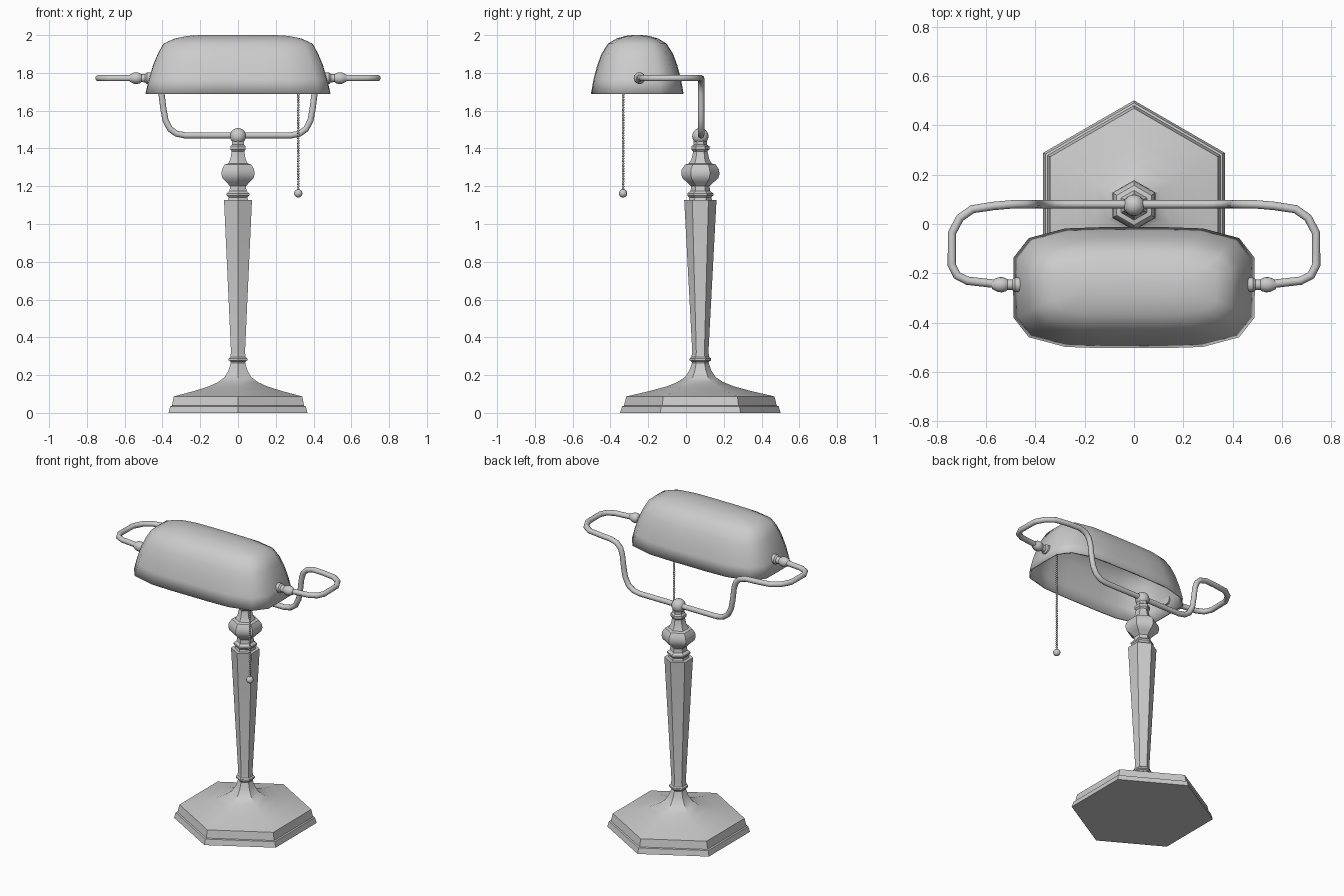
import bpy, bmesh, math
from mathutils import Matrix, Vector

if "Cube" in bpy.data.objects:
    bpy.data.objects.remove(bpy.data.objects["Cube"])

CY = 0.076      # centre of base and stem in y
SY = -0.258     # centre of the shade in y


def finish(name, bm, angle=35):
    bmesh.ops.recalc_face_normals(bm, faces=bm.faces)
    me = bpy.data.meshes.new(name)
    bm.to_mesh(me)
    bm.free()
    ob = bpy.data.objects.new(name, me)
    bpy.context.collection.objects.link(ob)
    smooth(ob, angle)
    return ob


def smooth(ob, angle):
    bpy.ops.object.select_all(action='DESELECT')
    ob.select_set(True)
    bpy.context.view_layer.objects.active = ob
    bpy.ops.object.shade_smooth_by_angle(angle=math.radians(angle))


def loft(bm, rings, caps=(True, True)):
    loops = [[bm.verts.new(p) for p in r] for r in rings]
    n = len(loops[0])
    for a, b in zip(loops, loops[1:]):
        for i in range(n):
            j = (i + 1) % n
            bm.faces.new((a[i], a[j], b[j], b[i]))
    if caps[0]:
        bm.faces.new(loops[0][::-1])
    if caps[1]:
        bm.faces.new(loops[-1])


def lathe(name, profile, sides, matrix, phase=0.0, angle=35):
    """profile: (height, radius) pairs swept around local z"""
    bm = bmesh.new()
    rings = []
    for z, r in profile:
        rings.append([matrix @ Vector((r * math.cos(phase + math.tau * i / sides),
                                       r * math.sin(phase + math.tau * i / sides), z))
                      for i in range(sides)])
    loft(bm, rings)
    return finish(name, bm, angle)


def hexagon(name, profile):
    """profile given as half width across flats, corners point along y"""
    k = 1 / math.cos(math.pi / 6)
    return lathe(name, [(z, a * k) for z, a in profile], 6,
                 Matrix.Translation((0, CY, 0)), math.pi / 2)


# hexagonal stepped base with flared foot
hexagon("base", [(0, .368), (.035, .359), (.038, .350), (.087, .340),
                 (.115, .235), (.14, .155), (.163, .105), (.19, .070),
                 (.225, .050), (.265, .038)])

# tapering hexagonal column with collar
hexagon("column", [(.26, .036), (.272, .040), (.278, .049), (.288, .049),
                   (.296, .041), (.32, .037), (1.126, .074)])

# turned hexagonal finial above the column
hexagon("stem_top", [(1.12, .055), (1.14, .050), (1.152, .060), (1.162, .060),
                     (1.175, .045), (1.20, .042), (1.222, .062), (1.242, .082),
                     (1.265, .088), (1.29, .085), (1.315, .070), (1.32, .052),
                     (1.345, .040), (1.385, .033), (1.395, .041), (1.412, .041),
                     (1.42, .031), (1.46, .031)])

# round ball holding the arm
bm = bmesh.new()
bmesh.ops.create_uvsphere(bm, u_segments=20, v_segments=12, radius=.043,
                          matrix=Matrix.Translation((0, CY, 1.465)))
finish("pivot_ball", bm)

# bent tube arm, mirrored about x = 0
half = [(.28, .08, 1.469), (.325, .08, 1.478), (.36, .08, 1.503), (.384, .08, 1.55),
        (.395, .08, 1.61), (.405, .08, 1.69), (.418, .08, 1.73), (.445, .08, 1.758),
        (.49, .08, 1.771), (.57, .073, 1.772), (.655, .06, 1.772), (.705, .025, 1.772),
        (.737, -.035, 1.772), (.739, -.165, 1.772), (.718, -.208, 1.772),
        (.675, -.23, 1.772), (.56, -.243, 1.772)]
path = [(-x, y, z) for x, y, z in reversed(half)] + half
cu = bpy.data.curves.new("arm", 'CURVE')
cu.dimensions = '3D'
cu.bevel_depth = .017
cu.bevel_resolution = 3
cu.use_fill_caps = True
sp = cu.splines.new('POLY')
sp.points.add(len(path) - 1)
for p, co in zip(sp.points, path):
    p.co = (*co, 1)
arm = bpy.data.objects.new("arm", cu)
bpy.context.collection.objects.link(arm)
bpy.ops.object.select_all(action='DESELECT')
arm.select_set(True)
bpy.context.view_layer.objects.active = arm
bpy.ops.object.convert(target='MESH')
smooth(bpy.context.view_layer.objects.active, 50)

# turned joints between arm and shade
joint = [(.455, .030), (.483, .030), (.492, .022), (.512, .021), (.520, .027),
         (.535, .031), (.550, .030), (.565, .023), (.575, .017)]
for side, sign in (("right", 1), ("left", -1)):
    m = Matrix.Translation((0, -.246, 1.772)) @ Matrix.Rotation(sign * math.pi / 2, 4, 'Y')
    lathe("shade_joint_" + side, joint, 16, m)

# hollow shade: rounded plan outline lofted upward
quarter = [(1, 0), (.995, .5), (.87, .82), (.57, .98), (.28, 1)]
plan = (quarter + [(-x, y) for x, y in reversed(quarter)]
        + [(-x, -y) for x, y in quarter[1:]]
        + [(x, -y) for x, y in reversed(quarter[1:])])
levels = [(1.69, .49, .245), (1.765, .472, .232), (1.84, .450, .212), (1.90, .425, .190),
          (1.955, .395, .155), (1.982, .335, .110), (1.996, .265, .060), (2.0, .20, .025)]
bm = bmesh.new()
loft(bm, [[(px * hx, SY + py * hy, z) for px, py in plan] for z, hx, hy in levels],
     caps=(False, True))
shade = finish("shade", bm, 60)
sol = shade.modifiers.new("thickness", 'SOLIDIFY')
sol.thickness = .01
sol.offset = -1

# beaded pull chain with end ball
bm = bmesh.new()
z = 1.185
while z < 1.975:
    bmesh.ops.create_icosphere(bm, subdivisions=1, radius=.0075,
                               matrix=Matrix.Translation((.319, -.333, z)))
    z += .0135
finish("pull_chain", bm, 80)
bm = bmesh.new()
bmesh.ops.create_uvsphere(bm, u_segments=16, v_segments=10, radius=.022,
                          matrix=Matrix.Translation((.319, -.333, 1.162)))
finish("pull_ball", bm)
